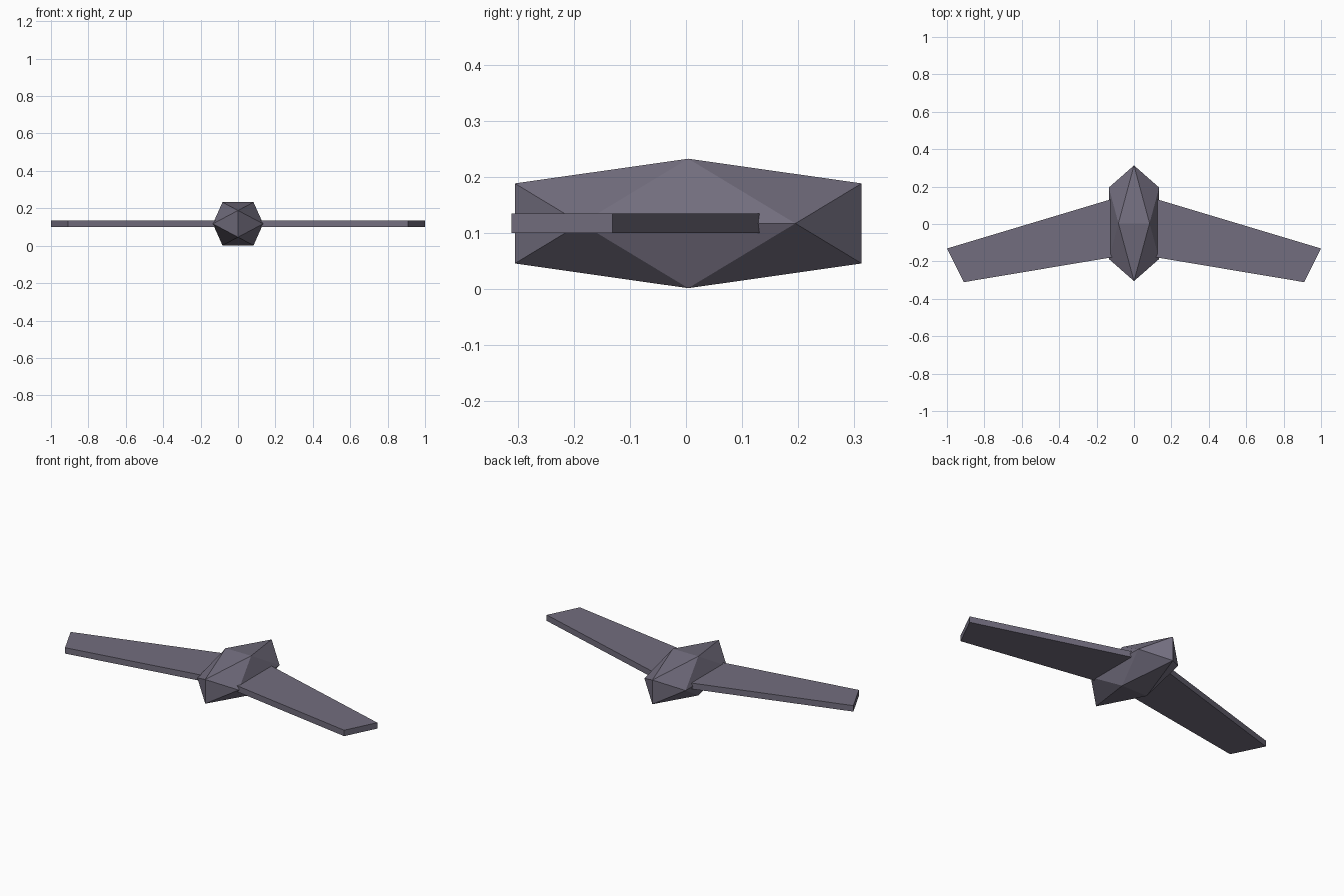
import bpy
import bmesh
from math import sqrt
from mathutils import Vector

cube = bpy.data.objects.get("Cube")
if cube:
    bpy.data.objects.remove(cube, do_unlink=True)

slate = bpy.data.materials.new("slate_purple")
slate.use_nodes = True
COLOUR = (0.17, 0.155, 0.21, 1)
slate.diffuse_color = COLOUR
slate.node_tree.nodes["Principled BSDF"].inputs["Base Color"].default_value = COLOUR


def make_object(name, bm):
    bmesh.ops.recalc_face_normals(bm, faces=bm.faces)
    mesh = bpy.data.meshes.new(name)
    bm.to_mesh(mesh)
    bm.free()
    mesh.materials.append(slate)
    obj = bpy.data.objects.new(name, mesh)
    bpy.context.collection.objects.link(obj)
    return obj


# Body: a stretched icosahedron resting on its lower edge
PHI = (1 + sqrt(5)) / 2
CENTRE = Vector((0, 0.004, 0.117))
SCALE = Vector((0.0832, 0.191, 0.0713))
bm = bmesh.new()
for a in (-1, 1):
    for b in (-PHI, PHI):
        for corner in ((0, b, a), (a, 0, b), (b, a, 0)):
            bm.verts.new(Vector(corner) * SCALE + CENTRE)
bmesh.ops.convex_hull(bm, input=bm.verts)
make_object("body", bm)

# Wings: a flat swept outline extruded upward, mirrored to the other side
OUTLINE = [(0.04, 0.157), (1.0, -0.131), (0.91, -0.311), (0.04, -0.165)]
BOTTOM, THICKNESS = 0.1, 0.035
for side, name in ((1, "left_wing"), (-1, "right_wing")):
    bm = bmesh.new()
    face = bm.faces.new([bm.verts.new((side * x, y, BOTTOM)) for x, y in OUTLINE])
    raised = bmesh.ops.extrude_face_region(bm, geom=[face])["geom"]
    top = [v for v in raised if isinstance(v, bmesh.types.BMVert)]
    bmesh.ops.translate(bm, verts=top, vec=(0, 0, THICKNESS))
    make_object(name, bm)
